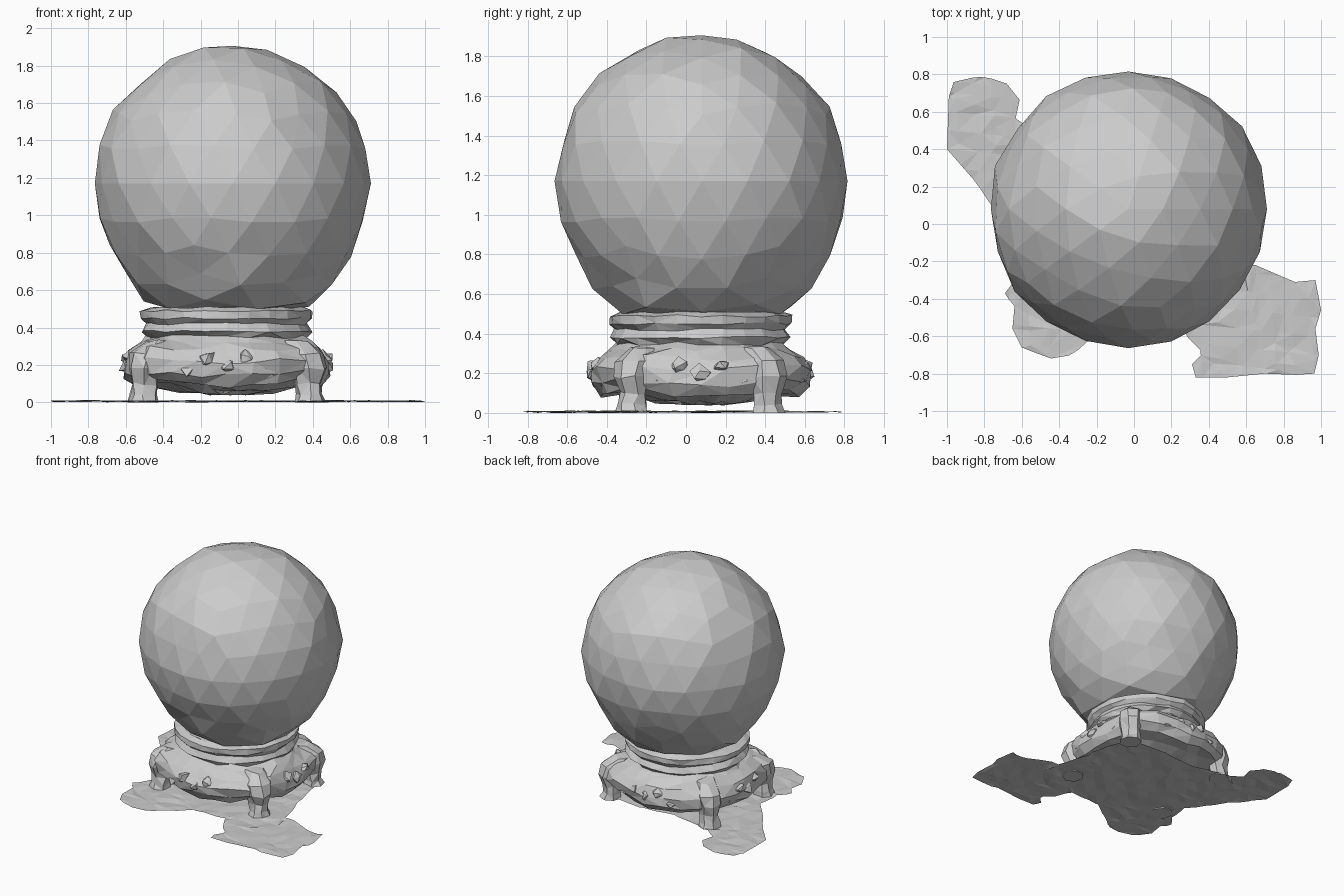
import bpy, bmesh, math, random
from mathutils import Vector

if "Cube" in bpy.data.objects:
    bpy.data.objects.remove(bpy.data.objects["Cube"])

random.seed(4)
CX, CY = -0.06, 0.07  # stand centre


def jitter(verts, amount):
    for v in verts:
        v.co += Vector([random.uniform(-amount, amount) for _ in range(3)])


def finish(bm, name):
    bmesh.ops.recalc_face_normals(bm, faces=bm.faces)
    mesh = bpy.data.meshes.new(name)
    bm.to_mesh(mesh)
    bm.free()
    obj = bpy.data.objects.new(name, mesh)
    bpy.context.collection.objects.link(obj)
    return obj


def loft(bm, rings):
    loops = [[bm.verts.new(p) for p in ring] for ring in rings]
    n = len(loops[0])
    for a, b in zip(loops, loops[1:]):
        for i in range(n):
            bm.faces.new((a[i], a[(i + 1) % n], b[(i + 1) % n], b[i]))
    bm.faces.new(loops[0][::-1])
    bm.faces.new(loops[-1])
    return [v for loop in loops for v in loop]


# Faceted ball, slightly spread where it sits on the stand
bm = bmesh.new()
bmesh.ops.create_icosphere(bm, subdivisions=3, radius=0.742)
for v in bm.verts:
    v.co = v.co.normalized() * random.uniform(0.73, 0.752)
    if v.co.z < -0.5:
        spread = 1 + 0.25 * min(1, (-0.5 - v.co.z) / 0.15)
        v.co.x *= spread
        v.co.y *= spread
    v.co.z = max(v.co.z, -0.69)
    v.co += Vector((-0.03, 0.08, 1.17))
finish(bm, "ball")

# Carved stand body: four-lobed lathe with a waist and an upper collar
profile = [(0.10, 0.05), (0.25, 0.06), (0.40, 0.10), (0.51, 0.10), (0.56, 0.15),
           (0.565, 0.22), (0.53, 0.28), (0.46, 0.325), (0.425, 0.35),
           (0.455, 0.38), (0.43, 0.42), (0.46, 0.45), (0.46, 0.49), (0.41, 0.508)]
rings = []
for r, z in profile:
    ring = []
    for i in range(24):
        a = math.tau * i / 24
        lobe = -math.cos(4 * a)
        rr = r + (0.025 * (lobe + 0.4) if r > 0.5 else 0)
        zz = z + (0.012 * lobe if 0.08 < z < 0.32 else 0)
        ring.append((CX + rr * math.cos(a), CY + rr * math.sin(a), zz))
    rings.append(ring)
bm = bmesh.new()
verts = loft(bm, rings)
jitter([v for v in verts if v.co.z < 0.36], 0.014)
jitter([v for v in verts if v.co.z >= 0.36], 0.007)
bmesh.ops.triangulate(bm, faces=bm.faces)
finish(bm, "stand_body")

# Carved lumps on the skirt between the legs
for side in range(4):
    bm = bmesh.new()
    for k in range(-2, 3):
        a = side * math.pi / 2 + k * 0.2
        res = bmesh.ops.create_icosphere(bm, subdivisions=1, radius=0.05)
        for v in res["verts"]:
            v.co.z *= 0.8
            v.co += Vector((CX + 0.525 * math.cos(a), CY + 0.525 * math.sin(a),
                            0.2 + 0.05 * (k % 2) - 0.015 * abs(k)))
        jitter(res["verts"], 0.015)
    finish(bm, f"skirt_carving_{side + 1}")

# Four curved legs: (offset from centre, height, half width)
leg_sections = [(0.565, 0.0, 0.088), (0.56, 0.04, 0.075), (0.555, 0.10, 0.072),
                (0.565, 0.18, 0.09), (0.54, 0.26, 0.10), (0.47, 0.33, 0.07)]
n = 0
for sx in (-1, 1):
    for sy in (-1, 1):
        n += 1
        d = Vector((sx * 0.79, sy * 0.61, 0)).normalized()
        t = Vector((-d.y, d.x, 0))
        rings = []
        for r, z, w in leg_sections:
            c = Vector((CX, CY, z)) + d * r
            rings.append([c + d * w * 0.95 * math.cos(math.tau * i / 7)
                          + t * w * math.sin(math.tau * i / 7) for i in range(7)])
        bm = bmesh.new()
        jitter([v for v in loft(bm, rings) if v.co.z > 0.01], 0.01)
        bmesh.ops.triangulate(bm, faces=bm.faces)
        finish(bm, f"leg_{n}")

# Thin crumpled ground sheet with three lobes
outline = [(-1.0, 0.4), (-0.99, 0.68), (-0.96, 0.77), (-0.8, 0.79), (-0.68, 0.75),
           (-0.6, 0.65), (-0.63, 0.57), (-0.55, 0.5), (-0.2, 0.43), (0.1, 0.46),
           (0.42, 0.43), (0.5, 0.1), (0.58, -0.22), (0.65, -0.22), (0.86, -0.31),
           (0.97, -0.3), (1.0, -0.46), (0.97, -0.56), (0.99, -0.72), (0.96, -0.81),
           (0.7, -0.8), (0.5, -0.82), (0.33, -0.82), (0.31, -0.75), (0.37, -0.69),
           (0.29, -0.61), (0.22, -0.48), (-0.05, -0.5), (-0.25, -0.63),
           (-0.33, -0.7), (-0.45, -0.72), (-0.6, -0.66), (-0.65, -0.56),
           (-0.64, -0.45), (-0.69, -0.37), (-0.62, -0.28), (-0.6, -0.1),
           (-0.75, 0.08), (-0.86, 0.24)]
bm = bmesh.new()
bm.faces.new([bm.verts.new((x, y, 0)) for x, y in outline])
bmesh.ops.triangulate(bm, faces=bm.faces)
for axis in ((1, 0.08, 0), (0.1, 1, 0)):
    normal = Vector(axis).normalized()
    for k in range(-9, 10):
        bmesh.ops.bisect_plane(bm, geom=bm.verts[:] + bm.edges[:] + bm.faces[:],
                               plane_co=normal * k * 0.1, plane_no=normal)
bmesh.ops.remove_doubles(bm, verts=bm.verts, dist=0.02)
bmesh.ops.triangulate(bm, faces=bm.faces)
for v in bm.verts:
    v.co.z = random.uniform(0.0, 0.012)
finish(bm, "ground_sheet")
